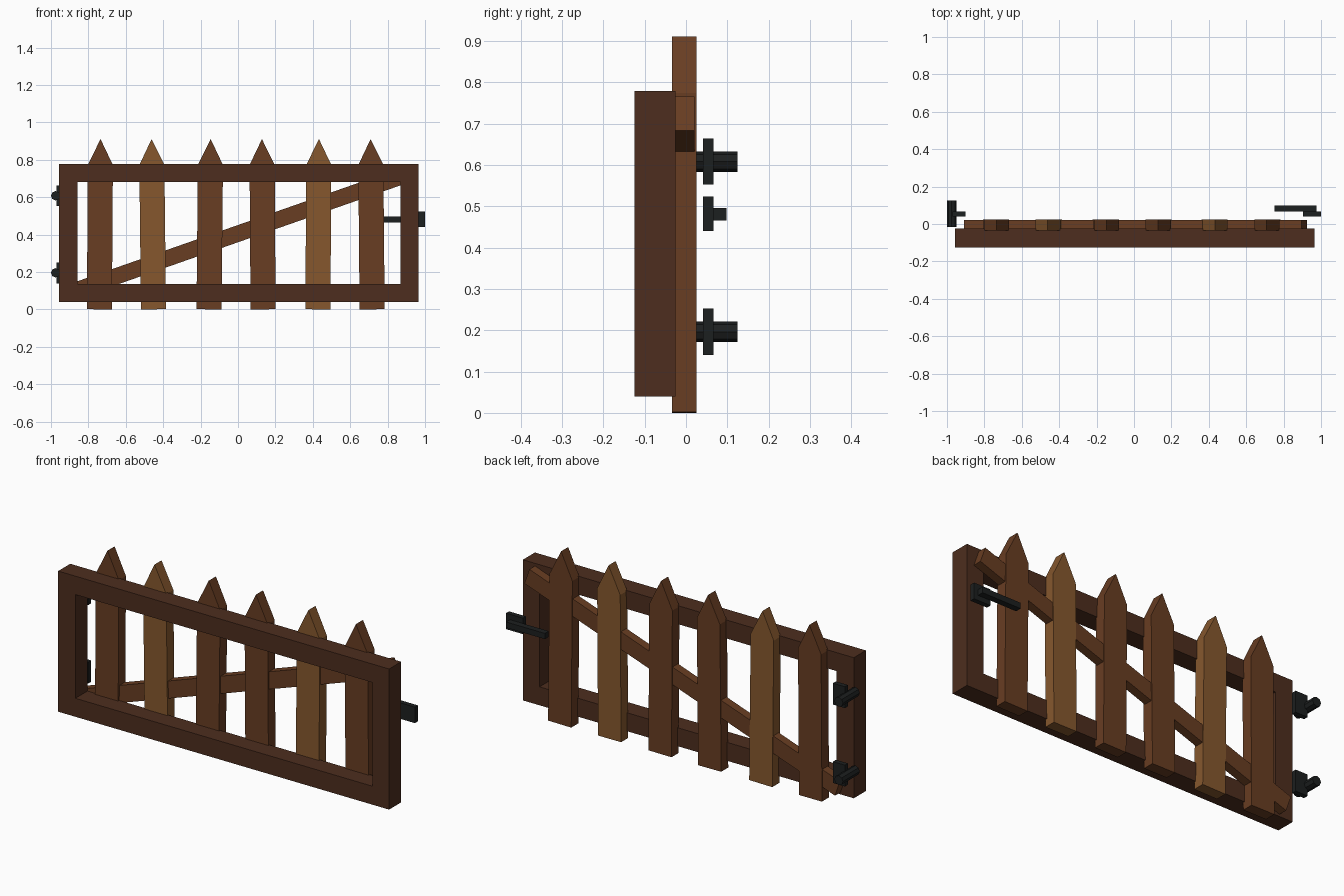
import bpy, bmesh
from math import atan2, radians, pi
from mathutils import Matrix, Vector

if "Cube" in bpy.data.objects:
    bpy.data.objects.remove(bpy.data.objects["Cube"])


def mat(name, rgb):
    m = bpy.data.materials.new(name)
    m.diffuse_color = (*rgb, 1)
    m.use_nodes = True
    m.node_tree.nodes["Principled BSDF"].inputs["Base Color"].default_value = m.diffuse_color
    return m


FRAME = mat("dark_wood", (0.075, 0.027, 0.013))
DARK = mat("brown_wood", (0.14, 0.047, 0.016))
LIGHT = mat("light_wood", (0.24, 0.097, 0.027))
METAL = mat("black_iron", (0.012, 0.014, 0.014))


def finish(name, bm, material):
    bmesh.ops.recalc_face_normals(bm, faces=bm.faces)
    me = bpy.data.meshes.new(name)
    bm.to_mesh(me)
    bm.free()
    me.materials.append(material)
    ob = bpy.data.objects.new(name, me)
    bpy.context.collection.objects.link(ob)
    return ob


def box(name, x, y, z, material, tilt=0):
    """Box from (min, max) pairs, turned about y through its centre."""
    size = [b - a for a, b in (x, y, z)]
    centre = [(a + b) / 2 for a, b in (x, y, z)]
    bm = bmesh.new()
    bmesh.ops.create_cube(bm, size=1, matrix=Matrix.Diagonal((*size, 1)))
    ob = finish(name, bm, material)
    ob.location = centre
    ob.rotation_euler.y = tilt
    return ob


def prism(name, outline, y0, y1, material):
    """Extrude an (x, z) outline along y."""
    bm = bmesh.new()
    face = bm.faces.new([bm.verts.new((x, y0, z)) for x, z in outline])
    ext = bmesh.ops.extrude_face_region(bm, geom=[face])
    verts = [v for v in ext["geom"] if isinstance(v, bmesh.types.BMVert)]
    bmesh.ops.translate(bm, verts=verts, vec=(0, y1 - y0, 0))
    return finish(name, bm, material)


# Rectangular frame: one ring with mitred corners
outer = [(-0.958, 0.04), (0.966, 0.04), (0.966, 0.779), (-0.958, 0.779)]
inner = [(-0.858, 0.137), (0.869, 0.137), (0.869, 0.682), (-0.858, 0.682)]
bm = bmesh.new()
rings = [[bm.verts.new((x, y, z)) for x, z in pts]
         for pts, y in ((outer, -0.125), (inner, -0.125), (inner, -0.025), (outer, -0.025))]
for r in range(4):
    a, b = rings[r], rings[(r + 1) % 4]
    for i in range(4):
        j = (i + 1) % 4
        bm.faces.new((a[i], a[j], b[j], b[i]))
finish("frame", bm, FRAME)

# Pointed pickets, each leaning a little: (bottom x, tip x)
pickets = [(-0.741, -0.735), (-0.452, -0.462), (-0.155, -0.146),
           (0.134, 0.128), (0.427, 0.433), (0.717, 0.709)]
w = 0.067
for i, (xb, xt) in enumerate(pickets):
    ob = prism(f"picket_{i + 1}",
               [(-w, 0), (w, 0), (w, 0.772), (0, 0.91), (-w, 0.772)],
               -0.034, 0.025, LIGHT if i in (1, 4) else DARK)
    ob.location = (xb, 0, 0.001)
    ob.rotation_euler.y = atan2(xt - xb, 0.91)

# Diagonal brace
box("brace", (-0.949, 0.964), (-0.025, 0.021), (0.3645, 0.4515), DARK, radians(-19.3))

# Hinges: plate and eight-sided pin
for name, z in (("lower", 0.196), ("upper", 0.608)):
    box(f"{name}_hinge_plate", (-0.97, -0.9), (0.041, 0.066), (z - 0.056, z + 0.056), METAL)
    bm = bmesh.new()
    bmesh.ops.create_cone(bm, cap_ends=True, segments=8, radius1=0.025, radius2=0.025,
                          depth=0.14, matrix=Matrix.Rotation(pi / 2, 4, 'X'))
    finish(f"{name}_hinge_pin", bm, METAL).location = (-0.975, 0.055, z)

# Latch: plate and sliding bar
box("latch_plate", (0.903, 1.0), (0.041, 0.066), (0.44, 0.524), METAL)
box("latch_bar", (0.752, 0.977), (0.066, 0.098), (0.466, 0.496), METAL)
